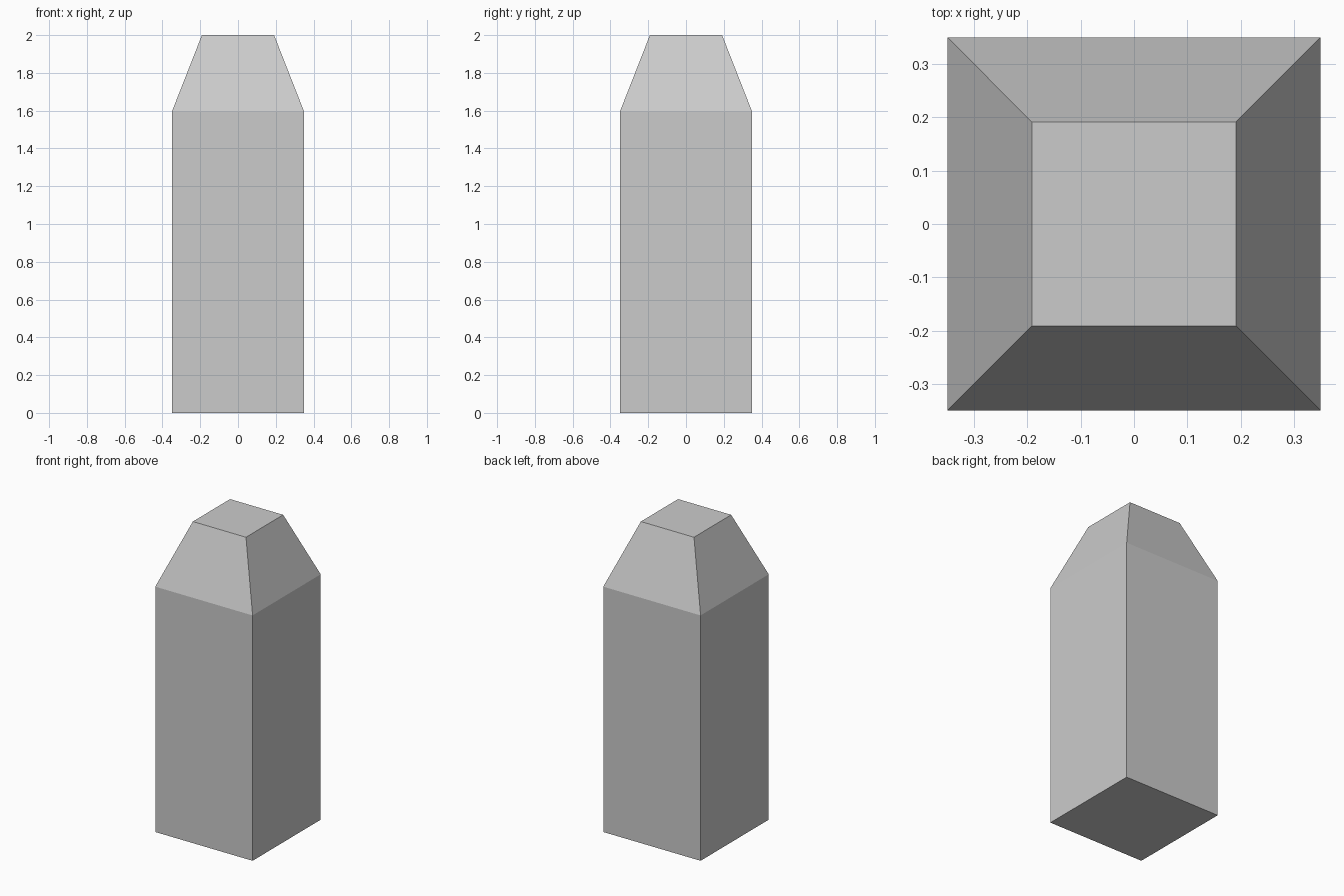
import bpy
import bmesh

if "Cube" in bpy.data.objects:
    bpy.data.objects.remove(bpy.data.objects["Cube"])

HALF_BASE = 0.35
HALF_TOP = 0.191
SHOULDER_Z = 1.595
HEIGHT = 2.0

bm = bmesh.new()


def square_ring(half, z):
    corners = ((-1, -1), (1, -1), (1, 1), (-1, 1))
    return [bm.verts.new((x * half, y * half, z)) for x, y in corners]


# Straight shaft with a tapered, flat-topped cap
rings = [square_ring(HALF_BASE, 0),
         square_ring(HALF_BASE, SHOULDER_Z),
         square_ring(HALF_TOP, HEIGHT)]
for low, high in zip(rings, rings[1:]):
    for i in range(4):
        j = (i + 1) % 4
        bm.faces.new((low[i], low[j], high[j], high[i]))

# Flat bottom and top
bm.faces.new(rings[0][::-1])
bm.faces.new(rings[-1])

mesh = bpy.data.meshes.new("tapered_post")
bm.to_mesh(mesh)
bm.free()
post = bpy.data.objects.new("tapered_post", mesh)
bpy.context.collection.objects.link(post)
